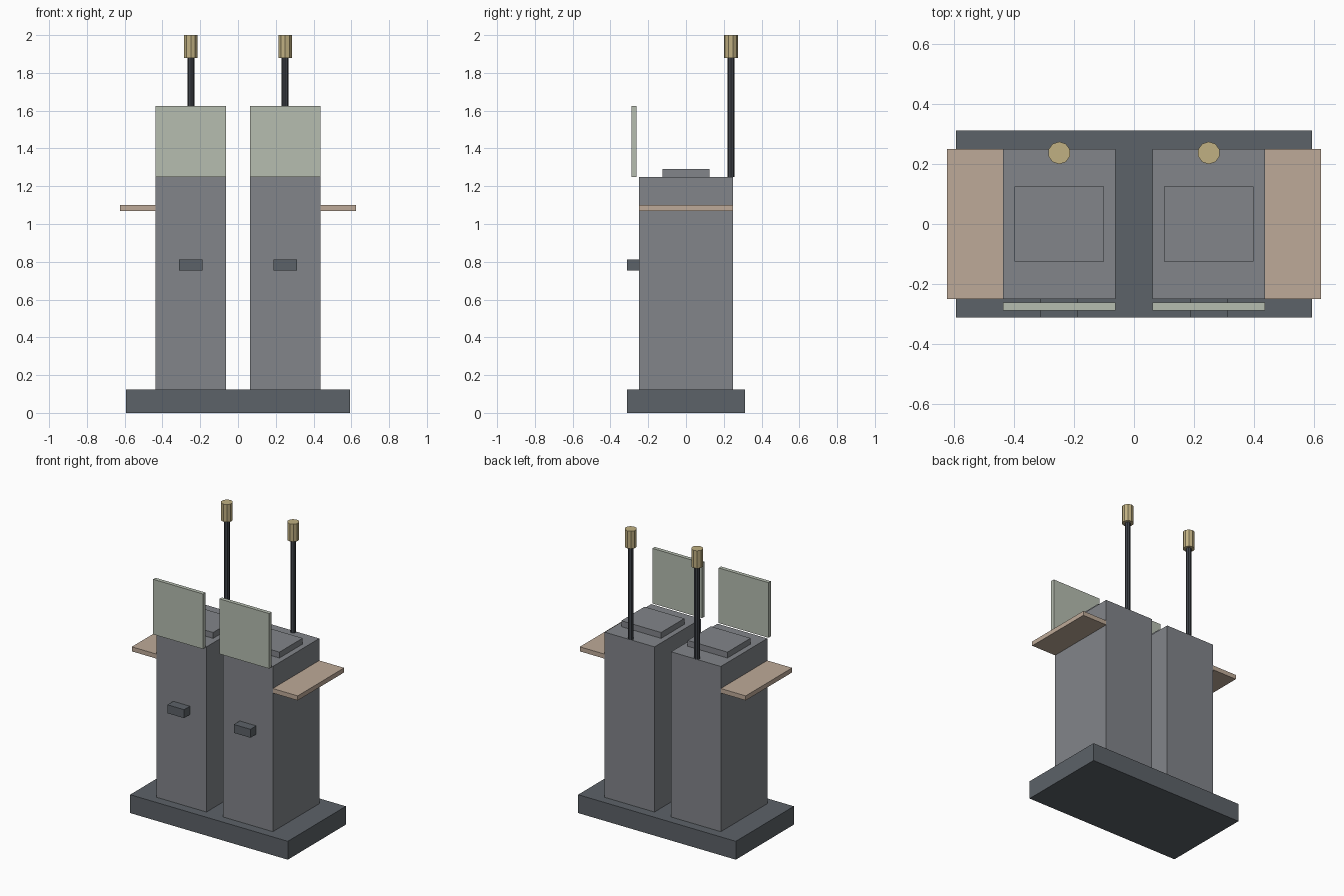
import bpy
import bmesh
from mathutils import Matrix, Vector

cube = bpy.data.objects.get("Cube")
if cube:
    bpy.data.objects.remove(cube, do_unlink=True)


def material(name, rgb):
    """Flat material from 0-255 sRGB values."""
    lin = [(c / 255 / 12.92) if c < 10 else ((c / 255 + 0.055) / 1.055) ** 2.4 for c in rgb]
    mat = bpy.data.materials.new(name)
    mat.use_nodes = True
    mat.diffuse_color = (*lin, 1)
    mat.node_tree.nodes["Principled BSDF"].inputs["Base Color"].default_value = (*lin, 1)
    return mat


GREY = material("cabinet grey", (130, 133, 138))
SLATE = material("dark slate", (92, 98, 104))
TAN = material("tan shelf", (190, 170, 152))
PANEL = material("pale green panel", (182, 189, 176))
BLACK = material("charcoal pole", (62, 66, 72))
BRASS = material("brass lamp", (192, 176, 130))


def finish(name, bm, mat):
    mesh = bpy.data.meshes.new(name)
    bm.to_mesh(mesh)
    bm.free()
    mesh.materials.append(mat)
    obj = bpy.data.objects.new(name, mesh)
    bpy.context.collection.objects.link(obj)
    return obj


def box(name, x, y, z, mat):
    """Box from (min, max) ranges on each axis."""
    bm = bmesh.new()
    lo, hi = Vector((x[0], y[0], z[0])), Vector((x[1], y[1], z[1]))
    size = Matrix.Diagonal((*(hi - lo), 1))
    bmesh.ops.create_cube(bm, size=1, matrix=Matrix.Translation((lo + hi) / 2) @ size)
    return finish(name, bm, mat)


def cylinder(name, x, y, z, radius, sides, mat):
    """Upright faceted cylinder spanning the z range."""
    bm = bmesh.new()
    bmesh.ops.create_cone(bm, cap_ends=True, segments=sides, radius1=radius, radius2=radius,
                          depth=z[1] - z[0],
                          matrix=Matrix.Translation((x, y, (z[0] + z[1]) / 2)))
    return finish(name, bm, mat)


# Shared plinth
box("base", (-0.594, 0.594), (-0.3125, 0.3125), (0, 0.125), SLATE)

# Two mirrored stations
for side, s in (("left", 1), ("right", -1)):
    def span(a, b):
        return tuple(sorted((s * a, s * b)))

    body = span(0.0625, 0.4375)
    box(side + "_cabinet", body, (-0.25, 0.25), (0.125, 1.25), GREY)
    box(side + "_top_plate", span(0.1, 0.4), (-0.125, 0.125), (1.25, 1.29), GREY)
    box(side + "_handle", span(0.1875, 0.3125), (-0.3125, -0.25), (0.755, 0.8125), SLATE)
    box(side + "_shelf", span(0.4375, 0.625), (-0.25, 0.25), (1.069, 1.1), TAN)
    box(side + "_screen", body, (-0.2885, -0.2625), (1.25, 1.625), PANEL)
    # Signal light on its pole
    cylinder(side + "_pole", s * 0.25, 0.2375, (1.25, 1.88), 0.0185, 8, BLACK)
    cylinder(side + "_lamp", s * 0.25, 0.2375, (1.88, 2.0), 0.0375, 10, BRASS)
